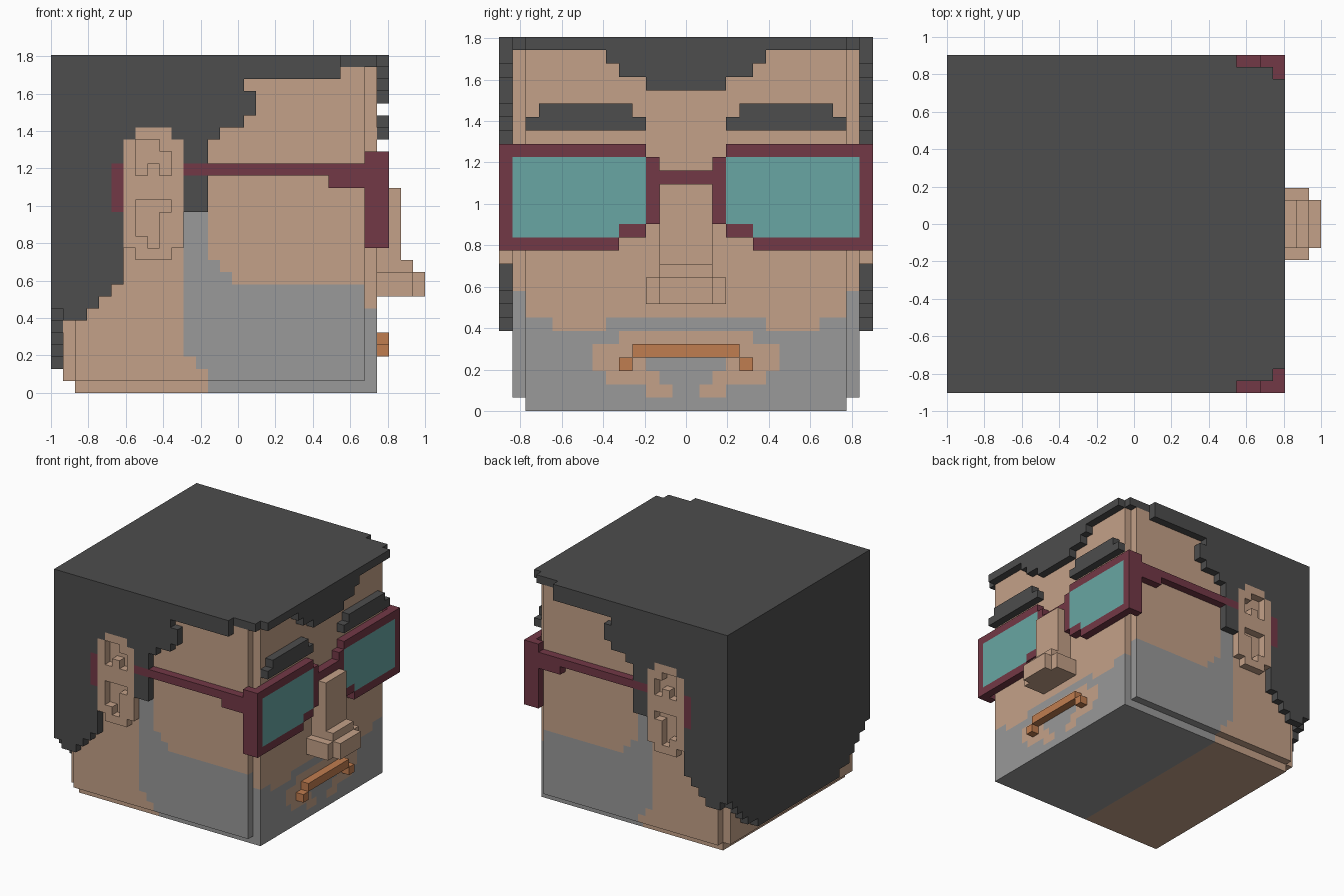
import bpy, bmesh

if "Cube" in bpy.data.objects:
    bpy.data.objects.remove(bpy.data.objects["Cube"])

V = 2 / 31          # edge length of one block
# Blocks are addressed as (i, a, k): i counts along x from x = -1,
# a counts outwards from the middle (mirrored in y), k counts up from z = 0.


def material(name, rgb):
    m = bpy.data.materials.new(name)
    m.diffuse_color = (*rgb, 1)
    m.use_nodes = True
    m.node_tree.nodes["Principled BSDF"].inputs["Base Color"].default_value = m.diffuse_color
    return m


SKIN = material("skin", (0.552, 0.356, 0.246))
STUBBLE = material("stubble_grey", (0.319, 0.319, 0.319))
HAIR = material("hair_dark_grey", (0.074, 0.074, 0.074))
FRAME = material("maroon_frame", (0.171, 0.040, 0.061))
LENS = material("teal_lens", (0.138, 0.381, 0.366))
LIPS = material("lip_orange", (0.527, 0.205, 0.080))


def box(i0, i1, a0, a1, k0, k1):
    """Set of blocks filling a half-open range."""
    return {(i, a, k) for i in range(i0, i1) for a in range(a0, a1) for k in range(k0, k1)}


def build(name, blocks, mats, rule=lambda i, a, k: 0):
    """Mirror the blocks in y, skin their exposed sides, merge flat areas."""
    full = {(i, a, k): (i, a, k) for i, a, k in blocks}
    full.update({(i, -1 - a, k): (i, a, k) for i, a, k in blocks})
    bm = bmesh.new()
    verts = {}

    def vert(c):
        if c not in verts:
            verts[c] = bm.verts.new((-1 + c[0] * V, c[1] * V, c[2] * V))
        return verts[c]

    for cell, source in full.items():
        for axis in range(3):
            for sign in (0, 1):
                near = list(cell)
                near[axis] += 1 if sign else -1
                if tuple(near) in full:
                    continue
                u, w = (axis + 1) % 3, (axis + 2) % 3
                quad = []
                for du, dw in ((0, 0), (1, 0), (1, 1), (0, 1)):
                    c = list(cell)
                    c[axis] += sign
                    c[u] += du
                    c[w] += dw
                    quad.append(vert(tuple(c)))
                face = bm.faces.new(quad if sign else quad[::-1])
                face.material_index = rule(*source)
    bmesh.ops.dissolve_limit(bm, angle_limit=0.01, verts=bm.verts[:],
                             edges=bm.edges[:], delimit={'MATERIAL'})
    mesh = bpy.data.meshes.new(name)
    bm.to_mesh(mesh)
    bm.free()
    for m in mats:
        mesh.materials.append(m)
    obj = bpy.data.objects.new(name, mesh)
    bpy.context.collection.objects.link(obj)
    return obj


# Head: core block with a raised plate on the back and on each side
head = box(2, 27, 0, 12, 0, 27) | box(1, 2, 0, 12, 1, 27) | box(2, 26, 12, 13, 1, 27)

# Bare skin around the mouth: row -> range of a
MOUTH_GAP = {5: (0, 5), 4: (0, 7), 3: (3, 7), 2: (2, 6), 1: (1, 3)}


def stubble(i, a, k):
    if i == 26:                                   # face front
        lo, hi = MOUTH_GAP.get(k, (0, 0))
        return int(k < (6 if 6 <= a < 10 else 7) and not lo <= a < hi)
    if a == 12:                                   # cheeks
        left = 13 if k < 2 else 12 if k == 2 else 11
        right = 27 if k < 9 else {9: 15, 10: 14}.get(k, 13)
        return int(k < 15 and left <= i < right)
    return int(k == 0 and i >= 13)                # underside


build("head", head, [SKIN, STUBBLE], stubble)

# Hair: top slab with stepped front corners
hair = box(0, 24, 0, 14, 27, 28) | box(24, 27, 0, 13, 27, 28) | box(27, 28, 0, 12, 27, 28)
# fringe
hair |= box(27, 28, 0, 6, 26, 27) | box(27, 28, 0, 5, 25, 26) | box(27, 28, 0, 3, 24, 25)
# back panel with stepped lower edge
for a in range(14):
    hair |= box(0, 1, a, a + 1, {13: 7, 12: 6, 11: 5, 10: 4, 9: 3, 8: 3}.get(a, 2), 27)
# side panels: lower edge of each column
SIDE = [7, 6, 6, 7, 8, 9, 21, 22, 22, 22, 21, 15, 15, 21, 22, 22] + [26] * 8
for i, low in enumerate(SIDE):
    hair |= box(i, i + 1, 13, 14, low, 27)
hair |= box(16, 17, 13, 14, 23, 25)

# Glasses: rims, bridge and temple arms
outer_rim = box(27, 28, 3, 14, 19, 20) | box(27, 28, 5, 14, 12, 13)
outer_rim |= box(26, 28, 13, 14, 12, 20)
inner_rim = box(27, 28, 2, 3, 14, 19) | box(27, 28, 3, 5, 13, 14)
bridge = box(27, 28, 0, 2, 17, 18)
arms = box(11, 26, 13, 14, 18, 19) | box(23, 26, 13, 14, 17, 18) | box(5, 6, 13, 14, 15, 19)
lenses = box(27, 28, 3, 13, 13, 19) - inner_rim
build("hair", hair - arms, [HAIR])
build("glasses_frame", outer_rim | inner_rim | bridge | arms, [FRAME])
build("lenses", lenses, [LENS])

# Ears with hollow folds
ears = box(6, 11, 13, 14, 12, 21) | box(7, 10, 13, 14, 11, 22)
ears -= box(7, 10, 13, 14, 18, 20) | box(7, 9, 13, 14, 20, 21)
ears |= box(8, 9, 13, 14, 18, 19)
ears -= box(7, 10, 13, 14, 15, 16) | box(7, 9, 13, 14, 13, 15) | box(8, 9, 13, 14, 12, 13)
build("ears", ears, [SKIN])

# Nose: ridge, tip and nostrils
nose = box(27, 29, 0, 2, 8, 17) | box(27, 30, 0, 2, 8, 11)
nose |= box(27, 31, 0, 2, 8, 10) | box(27, 30, 0, 3, 8, 10)
build("nose", nose, [SKIN])

# Eyebrows and mouth
build("eyebrows", box(27, 28, 3, 12, 21, 22) | box(27, 28, 4, 11, 22, 23), [HAIR])
build("mouth", box(27, 28, 0, 4, 4, 5) | box(27, 28, 4, 5, 3, 4), [LIPS])
